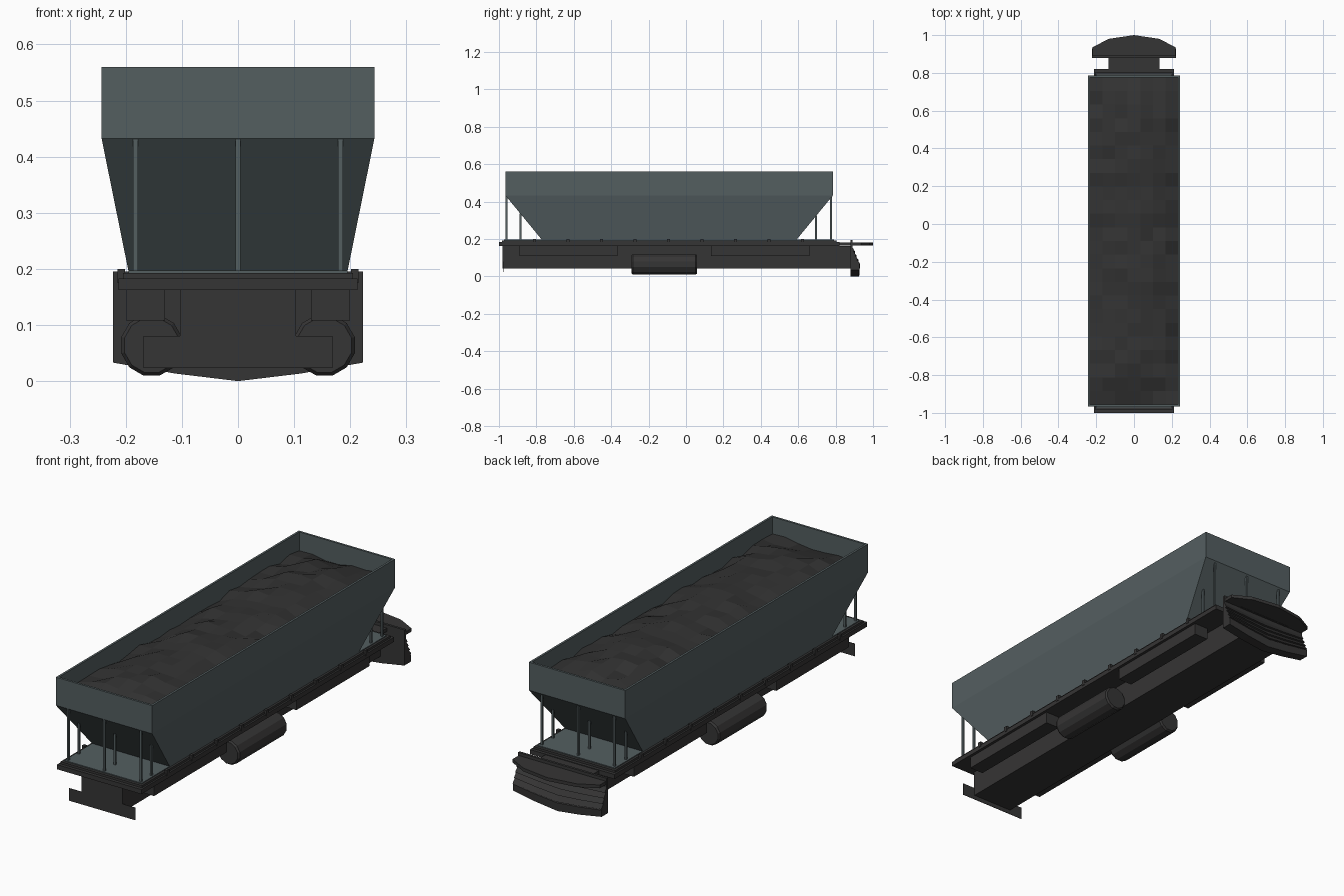
import bpy, bmesh, math, random

if "Cube" in bpy.data.objects:
    bpy.data.objects.remove(bpy.data.objects["Cube"])

random.seed(4)


def material(name, rgb):
    m = bpy.data.materials.new(name)
    m.diffuse_color = (*rgb, 1)
    m.use_nodes = True
    m.node_tree.nodes["Principled BSDF"].inputs["Base Color"].default_value = m.diffuse_color
    return m


STEEL = material("blue_grey_steel", (0.088, 0.113, 0.118))
DARK = material("dark_chassis", (0.036, 0.035, 0.035))
COAL = material("coal", (0.032, 0.032, 0.032))


def finish(name, bm, mat):
    bmesh.ops.recalc_face_normals(bm, faces=bm.faces)
    me = bpy.data.meshes.new(name)
    bm.to_mesh(me)
    bm.free()
    me.materials.append(mat)
    ob = bpy.data.objects.new(name, me)
    bpy.context.collection.objects.link(ob)
    return ob


def loft(name, rings, mat, caps=True):
    """Skin a list of closed point rings."""
    bm = bmesh.new()
    vs = [[bm.verts.new(p) for p in r] for r in rings]
    n = len(rings[0])
    for a, b in zip(vs, vs[1:]):
        for i in range(n):
            j = (i + 1) % n
            bm.faces.new((a[i], a[j], b[j], b[i]))
    if caps:
        bm.faces.new(vs[0])
        bm.faces.new(vs[-1])
    return finish(name, bm, mat)


def rect(x, y0, y1, z):
    return [(-x, y0, z), (x, y0, z), (x, y1, z), (-x, y1, z)]


def box(name, x0, x1, y0, y1, z0, z1, mat):
    return loft(name, [[(x0, y0, z), (x1, y0, z), (x1, y1, z), (x0, y1, z)]
                       for z in (z0, z1)], mat)


# Open hopper: outer shell, rim, then inner walls
t = 0.01
loft("hopper", [rect(0.195, -0.77, 0.59, 0.195),
                rect(0.243, -0.965, 0.785, 0.432),
                rect(0.243, -0.965, 0.785, 0.56),
                rect(0.243 - t, -0.965 + t, 0.785 - t, 0.56),
                rect(0.243 - t, -0.965 + t, 0.785 - t, 0.435),
                rect(0.195 - t, -0.77 + t, 0.59 - t, 0.205)], STEEL)

# Lumpy coal heap
bm = bmesh.new()
NX, NY = 7, 24
grid = []
for j in range(NY + 1):
    row = []
    for i in range(NX + 1):
        u, v = i / NX * 2 - 1, j / NY * 2 - 1
        edge = (1 - u * u) * min(1, (1 - abs(v)) * 5)
        z = 0.475 + 0.045 * edge + random.uniform(-0.012, 0.012)
        row.append(bm.verts.new((u * 0.234, -0.09 + v * 0.866, z)))
    grid.append(row)
for j in range(NY):
    for i in range(NX):
        bm.faces.new((grid[j][i], grid[j][i + 1], grid[j + 1][i + 1], grid[j + 1][i]))
coal = finish("coal_load", bm, COAL)
if coal.data.polygons[0].normal.z < 0:
    coal.data.flip_normals()

# Deck frame: channel with flanges, and a steel floor plate
box("frame_lower_flange", -0.213, 0.213, -1.0, 0.82, 0.162, 0.183, DARK)
box("frame_upper_flange", -0.205, 0.205, -0.985, 0.805, 0.183, 0.193, DARK)
box("floor_plate", -0.195, 0.195, -0.972, 0.792, 0.190, 0.197, STEEL)

# Small stake pockets along both sides
for k in range(9):
    y = -0.81 + k * 0.179
    for s in (-1, 1):
        box("stake_pocket", s * 0.208 - 0.007, s * 0.208 + 0.007,
            y - 0.008, y + 0.008, 0.175, 0.200, DARK)

# Hopper support posts: outer row under the rim, inner row under the slope
for y, top in ((-0.960, 0.433), (-0.885, 0.337), (0.695, 0.325), (0.775, 0.433)):
    for x in (-0.183, 0, 0.183):
        box("support_post", x - 0.0045, x + 0.0045, y - 0.0045, y + 0.0045,
            0.195, top, STEEL)

# Centre sill, front plate and side equipment boxes
box("centre_sill", -0.103, 0.103, -0.98, 0.89, 0.043, 0.163, DARK)
box("front_plate", -0.168, 0.168, -0.979, -0.977, 0.023, 0.08, DARK)
for s in (-1, 1):
    xa, xb = sorted((s * 0.13, s * 0.20))
    for y0, y1 in ((-0.89, -0.365), (0.135, 0.66)):
        box("side_box", xa, xb, y0, y1, 0.108, 0.163, DARK)

# Air tanks with chamfered ends
for s in (-1, 1):
    rings = []
    for y, r in ((-0.292, 0.050), (-0.284, 0.056), (0.052, 0.056), (0.060, 0.050)):
        rings.append([(s * 0.154 + r * math.cos(a), y, 0.064 + r * math.sin(a))
                      for a in [(k + 0.5) * math.tau / 12 for k in range(12)]])
    loft("air_tank", rings, DARK)

# Rear buffer: connector, bowed top plate, ribbed shield with a drooping lower edge
box("buffer_connector", -0.135, 0.135, 0.80, 0.90, 0.165, 0.180, DARK)
bow = [(-0.22, 0.89), (0.22, 0.89), (0.22, 0.935), (0.135, 0.98),
       (0, 1.0), (-0.135, 0.98), (-0.22, 0.935)]
loft("buffer_top_plate", [[(x, y, z) for x, y in bow] for z in (0.166, 0.181)], DARK)

profile = [(0.880, 0.0), (0.880, 0.195), (0.891, 0.195), (0.891, 0.145)]
for k in range(4):
    z = 0.145 - k * 0.026
    profile += [(0.903 + k * 0.009, z - 0.024), (0.895 + k * 0.009, z - 0.026)]
profile += [(0.928, 0.038), (0.926, 0.0)]
rings = []
for x in (-0.223, -0.112, 0, 0.112, 0.223):
    low = 0.033 * (abs(x) / 0.223) ** 1.3
    rings.append([(x, y, z + low * (1 - z / 0.195)) for y, z in profile])
loft("buffer_shield", rings, DARK)
